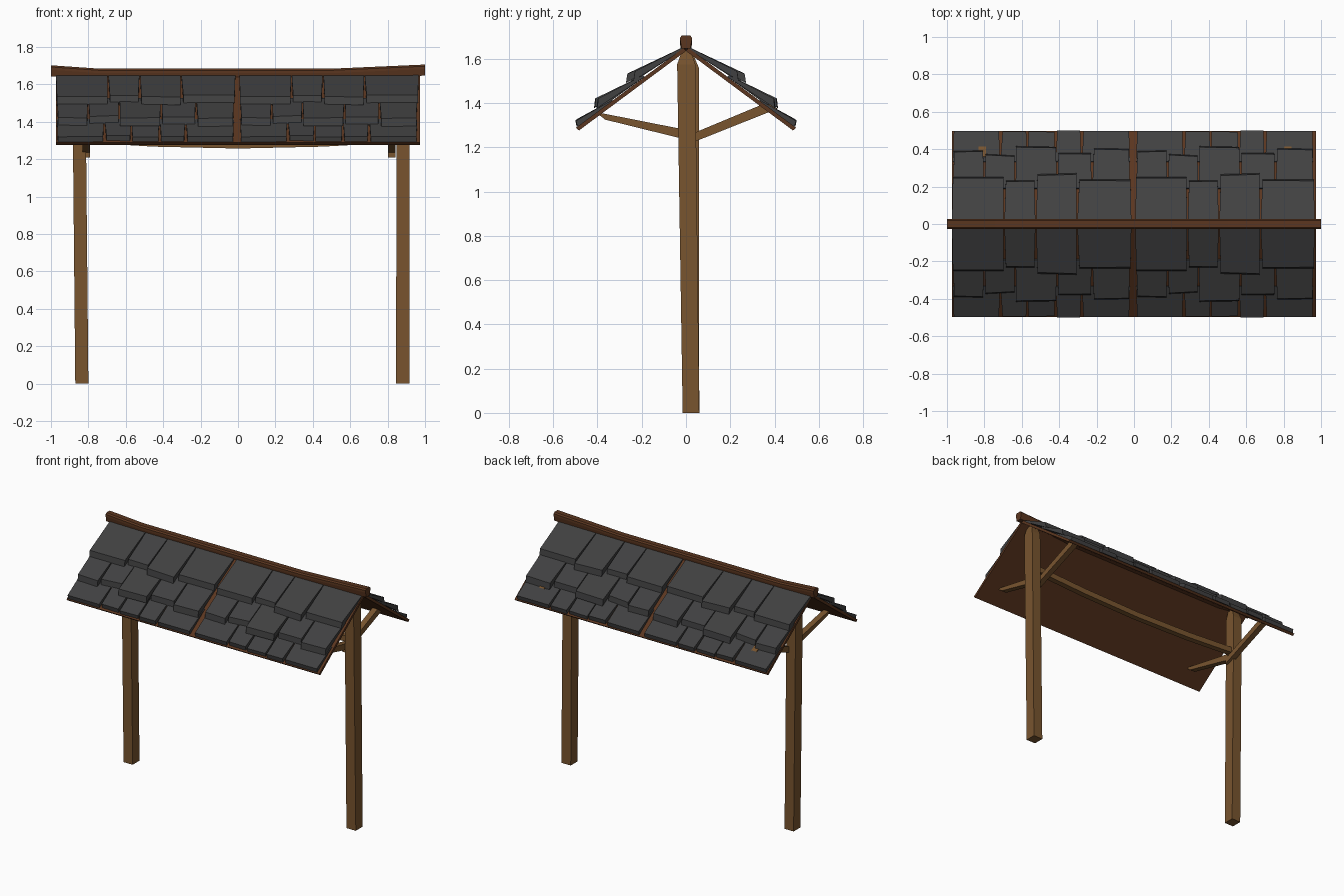
import bpy, bmesh, math, random
from mathutils import Vector

if "Cube" in bpy.data.objects:
    bpy.data.objects.remove(bpy.data.objects["Cube"])

random.seed(4)

def material(name, rgb):
    m = bpy.data.materials.new(name)
    m.diffuse_color = (*rgb, 1)
    m.use_nodes = True
    m.node_tree.nodes["Principled BSDF"].inputs["Base Color"].default_value = m.diffuse_color
    return m

WOOD = material("light wood", (0.19, 0.09, 0.028))
DARK = material("dark red wood", (0.105, 0.037, 0.014))
SLATE = material("slate grey", (0.052, 0.052, 0.053))

def finish(bm, name, mat):
    bmesh.ops.recalc_face_normals(bm, faces=bm.faces)
    me = bpy.data.meshes.new(name)
    bm.to_mesh(me)
    bm.free()
    me.materials.append(mat)
    ob = bpy.data.objects.new(name, me)
    bpy.context.collection.objects.link(ob)
    return ob

def loft(bm, rings):
    """Join matching rings of points into a closed solid."""
    vs = [[bm.verts.new(p) for p in r] for r in rings]
    n = len(vs[0])
    for a, b in zip(vs, vs[1:]):
        for i in range(n):
            bm.faces.new((a[i], a[(i + 1) % n], b[(i + 1) % n], b[i]))
    bm.faces.new(vs[0])
    bm.faces.new(vs[-1])

def rect_z(x0, x1, y0, y1, z):
    return [(x0, y0, z), (x1, y0, z), (x1, y1, z), (x0, y1, z)]

# Roof slope coordinates: s runs down the slope, h stands off it
PITCH = math.atan(0.742)
C, S = math.cos(PITCH), math.sin(PITCH)
APEX = 1.635

def slope(x, s, h, side):
    return (x, side * (s * C + h * S), APEX - s * S + h * C)

# Posts, slightly leaning, with tapered tops
bm = bmesh.new()
loft(bm, [rect_z(-0.87, -0.80, -0.015, 0.06, 0),
          rect_z(-0.885, -0.815, -0.02, 0.058, 1.56),
          rect_z(-0.875, -0.825, -0.012, 0.03, 1.625)])
finish(bm, "left_post", WOOD)
bm = bmesh.new()
loft(bm, [rect_z(0.845, 0.917, -0.015, 0.06, 0),
          rect_z(0.848, 0.917, -0.04, 0.042, 1.575),
          rect_z(0.858, 0.907, -0.018, 0.022, 1.635)])
finish(bm, "right_post", WOOD)

# Braces from each post out to the roof
for label, cx in (("left", -0.812), ("right", 0.822)):
    bm = bmesh.new()
    x0, x1 = cx - 0.02, cx + 0.02
    for prof in ([(0.02, 1.25), (0.02, 1.215), (-0.365, 1.325), (-0.41, 1.36)],
                 [(0.0, 1.25), (0.0, 1.21), (0.415, 1.375), (0.36, 1.40)]):
        top_in = 1.285 if prof[0][0] == 0.02 else 1.25
        prof[0] = (prof[0][0], top_in - 0.01 if prof[0][0] else 1.25)
        prof[1] = (prof[1][0], prof[0][1] - 0.04 if prof[0][0] == 0 else 1.23)
        loft(bm, [[(x, y, z) for y, z in prof] for x in (x0, x1)])
    finish(bm, label + "_braces", WOOD)

# Sagging tie beam between posts
bm = bmesh.new()
loft(bm, [[(x, -0.002, z), (x, 0.038, z), (x, 0.038, z + 0.04), (x, -0.002, z + 0.04)]
          for x, z in ((-0.83, 1.29), (-0.45, 1.267), (0, 1.257), (0.45, 1.267), (0.86, 1.29))])
finish(bm, "tie_beam", WOOD)

# Ridge beam, bending up at both ends
bm = bmesh.new()
loft(bm, [[(x, -0.02, 1.625 + d), (x, 0.02, 1.625 + d), (x, 0.026, 1.66 + d), (x, 0.026, 1.675 + d),
           (x, 0.018, 1.684 + d), (x, -0.018, 1.684 + d), (x, -0.026, 1.675 + d), (x, -0.026, 1.66 + d)]
          for x, d in ((-1, 0.018), (-0.74, 0), (0.5, 0), (1, 0.022))])
finish(bm, "ridge_beam", DARK)

# Roof boards under the slates
for label, side in (("front", -1), ("back", 1)):
    bm = bmesh.new()
    loft(bm, [[slope(x, s, h, side) for s, h in ((0, 0), (0.602, 0), (0.606, 0.018), (0, 0.018))]
              for x in (-0.972, 0.972)])
    finish(bm, label + "_roof_board", DARK)

# Slate rows: start, (top height, underside height) at start and butt,
# then (left x, right x, butt position, lift) for one half of the roof
ROWS = [
    ("lower", 0.40, 0.022, 0.043, 0.017, 0.012,
     [(-0.97, -0.715, 0.600, 0), (-0.715, -0.57, 0.594, 0.004), (-0.57, -0.42, 0.597, -0.003),
      (-0.42, -0.28, 0.602, 0.003), (-0.28, -0.02, 0.597, 0)]),
    ("middle", 0.22, 0.028, 0.062, 0.030, 0.03,
     [(-0.97, -0.80, 0.468, -0.003), (-0.80, -0.635, 0.445, -0.008), (-0.635, -0.41, 0.488, 0.01),
      (-0.41, -0.225, 0.45, -0.006), (-0.225, -0.02, 0.475, 0.002)]),
    ("upper", 0.0, 0.022, 0.066, 0.036, 0.03,
     [(-0.975, -0.695, 0.287, 0), (-0.695, -0.525, 0.272, -0.006), (-0.525, -0.305, 0.303, 0.009),
      (-0.305, -0.012, 0.272, -0.002)]),
]
for row, s0, t0, t1, b1, slant, tiles in ROWS:
    quads = []
    for x0, x1, s1, lift in tiles:
        j = [random.uniform(-0.008, 0.008) for _ in range(4)]
        quads.append((x0, x1, s1, lift, j))
    for label, side in (("front", -1), ("back", 1)):
        bm = bmesh.new()
        for shift in (0, 0.98):
            for x0, x1, s1, lift, j in quads:
                rings = []
                # left then right cross-section of one slate
                for xt, xb, e in ((x0 + 0.002, x0 + 0.005 + abs(j[2]), j[0]),
                                  (x1 - 0.002, x1 - 0.003 - abs(j[3]) * 0.7, j[1])):
                    e *= 0.8 if row != "lower" else 0.3
                    rings.append([slope(xt + shift, s0, t0 - 0.01, side),
                                  slope(xb + shift, s1 + e, b1 + lift, side),
                                  slope(xb + shift, s1 + e - slant, t1 + lift, side),
                                  slope(xt + shift, s0, t0, side)])
                loft(bm, rings)
        finish(bm, f"{label}_{row}_slates", SLATE)
